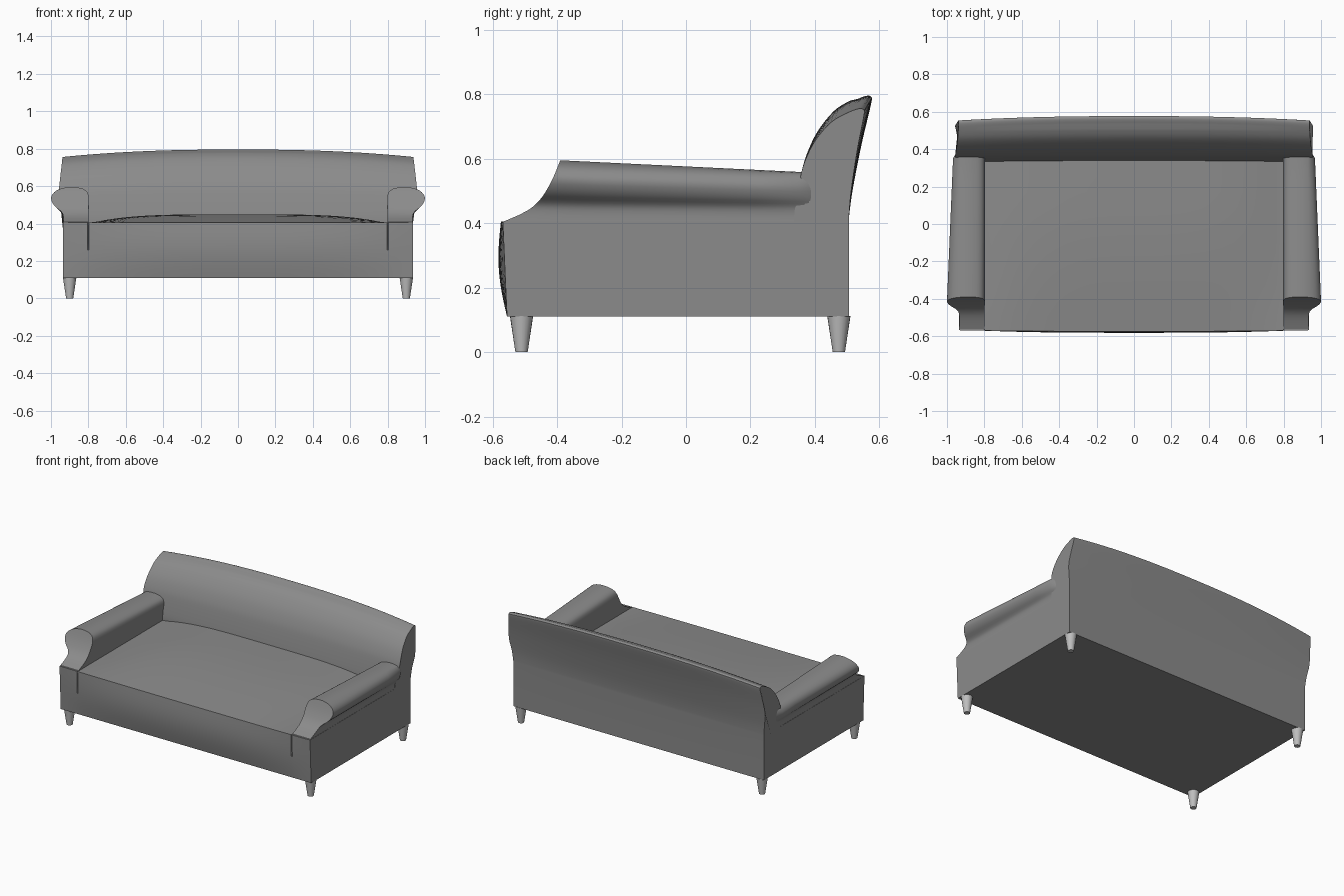
import bpy, bmesh, math

cube = bpy.data.objects.get("Cube")
if cube:
    bpy.data.objects.remove(cube, do_unlink=True)


def material(name, value):
    m = bpy.data.materials.new(name)
    m.use_nodes = True
    colour = (value, value, value, 1)
    m.diffuse_color = colour
    m.node_tree.nodes["Principled BSDF"].inputs["Base Color"].default_value = colour
    return m


fabric = material("grey fabric", 0.26)
leg_paint = material("pale grey legs", 0.52)


def spline(pts, n=4):
    """Smooth curve through tuples of any length."""
    out = []
    for i in range(len(pts) - 1):
        a, b = pts[max(i - 1, 0)], pts[i]
        c, d = pts[i + 1], pts[min(i + 2, len(pts) - 1)]
        for k in range(n):
            t = k / n
            out.append(tuple(
                0.5 * (2 * q + (r - p) * t + (2 * p - 5 * q + 4 * r - s) * t * t
                       + (3 * q - p - 3 * r + s) * t ** 3)
                for p, q, r, s in zip(a, b, c, d)))
    return out + [pts[-1]]


def interp(x, pts):
    """Piecewise linear lookup, clamped at both ends."""
    if x <= pts[0][0]:
        return pts[0][1]
    for (x0, y0), (x1, y1) in zip(pts, pts[1:]):
        if x <= x1:
            return y0 + (y1 - y0) * (x - x0) / (x1 - x0)
    return pts[-1][1]


def finish(name, bm, mat, angle=35):
    bmesh.ops.recalc_face_normals(bm, faces=bm.faces)
    mesh = bpy.data.meshes.new(name)
    bm.to_mesh(mesh)
    bm.free()
    mesh.materials.append(mat)
    ob = bpy.data.objects.new(name, mesh)
    bpy.context.collection.objects.link(ob)
    bpy.ops.object.select_all(action='DESELECT')
    ob.select_set(True)
    bpy.context.view_layer.objects.active = ob
    bpy.ops.object.shade_smooth_by_angle(angle=math.radians(angle))
    return ob


def loft(name, rings, paired_caps=False):
    """Skin closed rings; paired_caps bridges first half to mirrored second half."""
    bm = bmesh.new()
    vs = [[bm.verts.new(p) for p in ring] for ring in rings]
    n = len(vs[0])
    for a, b in zip(vs, vs[1:]):
        for i in range(n):
            j = (i + 1) % n
            bm.faces.new((a[i], a[j], b[j], b[i]))
    for ring in (vs[0], vs[-1]):
        if paired_caps:
            for i in range(n // 2 - 1):
                bm.faces.new((ring[i], ring[i + 1], ring[n - 2 - i], ring[n - 1 - i]))
        else:
            bm.faces.new(ring)
    return finish(name, bm, fabric)


# Base and seat: bulging front, crowned seat, seams beside the arms
HALF = 0.935
stations = [-HALF + 2 * HALF * i / 32 for i in range(33)]
for s in (-1, 1):
    stations += [s * (0.8 + d) for d in (-0.004, 0, 0.004)]
stations.sort()


def base_ring(x):
    bulge = 1 - abs(x / HALF) ** 3
    crown = max(0, 1 - abs(x / 0.78) ** 4)
    seam = abs(abs(x) - 0.8) < 0.001
    ring = []
    for i in range(13):
        v = i / 12
        y = -0.555 - 0.013 * v - bulge * (0.016 * math.sin(math.pi * v) + 0.006 * v)
        if seam and v > 0.55:
            y += 0.008
        ring.append((x, y, 0.11 + 0.295 * v))
    front = ring[-1][1]
    for i in range(1, 13):
        w = i / 12
        rise = math.sin(math.pi / 2 * min(1, 1.4 * w))
        ring.append((x, front + (0.42 - front) * w, 0.405 + 0.044 * crown * rise))
    ring.append((x, 0.42, 0.11))
    return ring


loft("seat_base", [base_ring(x) for x in stations])

# Backrest: curved profile, arched along its length
profile = [(0.42, 0.11), (0.42, 0.36)]
profile += spline([(0.335, 0.39), (0.337, 0.44), (0.352, 0.53), (0.368, 0.59),
                   (0.40, 0.655), (0.45, 0.713), (0.50, 0.742), (0.535, 0.755),
                   (0.550, 0.752), (0.552, 0.735), (0.53, 0.62), (0.511, 0.49),
                   (0.505, 0.41)])
profile += [(0.505, 0.11)]
widths = [(0.41, 0.935), (0.48, 0.942), (0.56, 0.957), (0.60, 0.956), (0.755, 0.938)]


def back_ring(u):
    arch = 1 - abs(u) ** 2.4
    ring = []
    for y, z in profile:
        lift = min(1, max(0, (z - 0.42) / 0.335))
        push = 0.024 * lift if y > 0.5 else 0.01 * lift
        ring.append((u * interp(z, widths), y + push * arch, z + 0.04 * arch * lift))
    return ring


loft("backrest", [back_ring(i / 16 - 1) for i in range(33)])

# Rolled arms: (height, inner x, outer x) levels, with a swept front
levels = spline([(0.395, 0.798, 0.934), (0.44, 0.798, 0.934), (0.465, 0.798, 0.946),
                 (0.495, 0.798, 0.982), (0.535, 0.797, 1.0), (0.568, 0.806, 0.982),
                 (0.587, 0.832, 0.945), (0.595, 0.872, 0.905)], 3)
sweep = spline([(0.395, -0.567), (0.405, -0.565), (0.42, -0.53), (0.44, -0.49),
                (0.47, -0.455), (0.51, -0.428), (0.55, -0.408), (0.595, -0.39)], 3)


def arm_ring(side, t, y_end, flare):
    inner, outer = [], []
    for z, xi, xo in levels:
        y0 = interp(z, sweep)
        y = y0 + (y_end - y0) * t
        h = 0.395 + (z - 0.395) * (1 - 0.18 * t)
        out = xo if xo < HALF else HALF + (xo - HALF) * flare
        inner.append((side * xi, y, h))
        outer.append((side * out, y, h))
    return inner + outer[::-1]


for side, label in ((1, "left"), (-1, "right")):
    rings = [arm_ring(side, i / 6, 0.35, 1 - 0.5 * i / 6) for i in range(7)]
    rings.append(arm_ring(side, 1, 0.40, 0.1))
    loft(label + "_arm", rings, paired_caps=True)

# Tapered legs
for x, side in ((0.9, "left"), (-0.9, "right")):
    for y, end in ((-0.51, "front"), (0.474, "back")):
        bm = bmesh.new()
        bmesh.ops.create_cone(bm, cap_ends=True, segments=20, radius1=0.019,
                              radius2=0.036, depth=0.112)
        bmesh.ops.translate(bm, verts=bm.verts, vec=(x, y, 0.056))
        finish(f"{end}_{side}_leg", bm, leg_paint)
